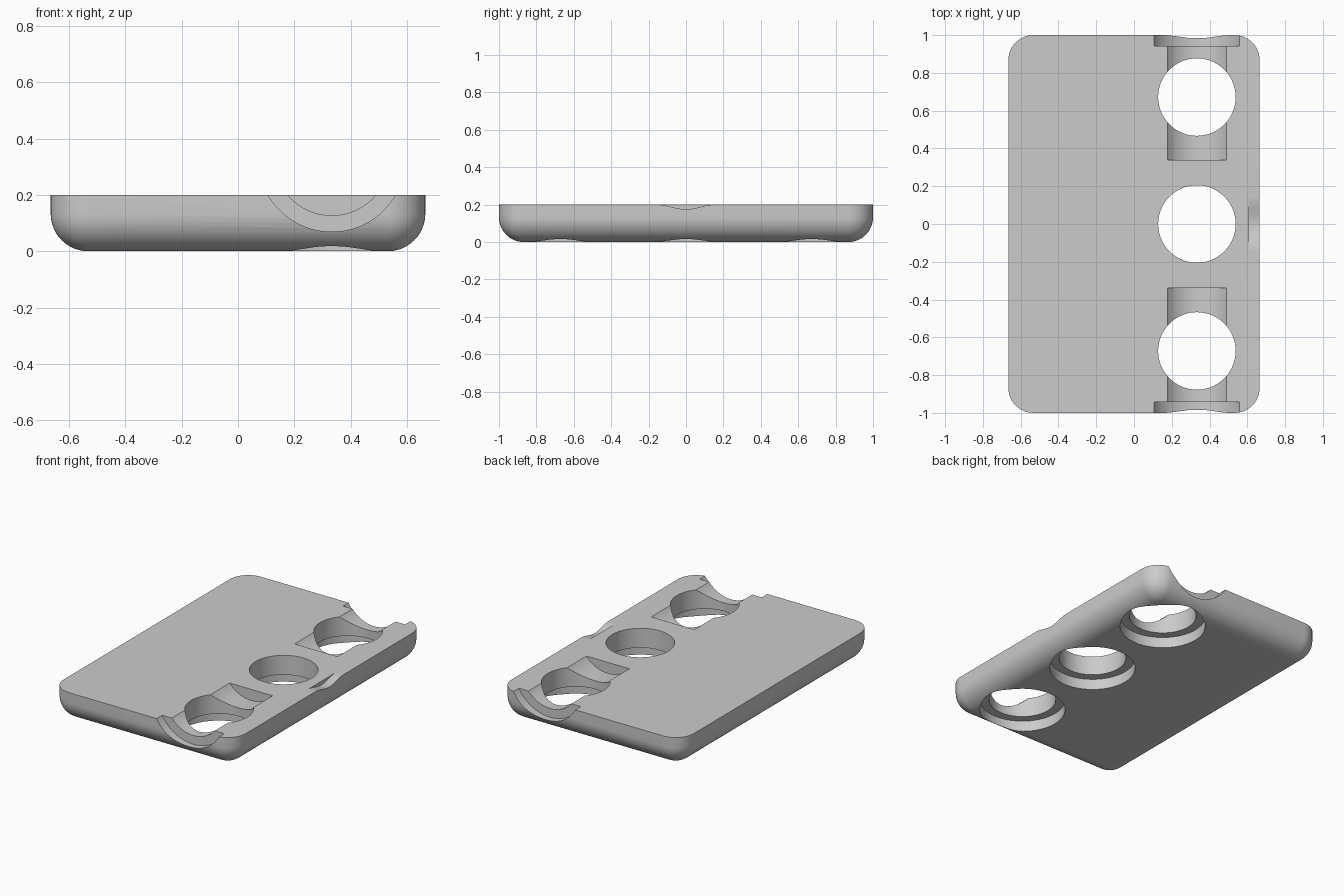
import bpy, bmesh, math
from mathutils import Matrix, Vector

old = bpy.data.objects.get("Cube")
if old:
    bpy.data.objects.remove(old, do_unlink=True)

HALF_X, HALF_Y, HEIGHT, FILLET = 0.665, 1.0, 0.2, 0.133
HOLE_X, HOLE_SPACING = 0.333, 0.672

grey = bpy.data.materials.new("light_grey")
grey.use_nodes = True
grey.diffuse_color = (0.6, 0.6, 0.6, 1)
grey.node_tree.nodes["Principled BSDF"].inputs["Base Color"].default_value = (0.6, 0.6, 0.6, 1)


def make_object(name, bm):
    bmesh.ops.recalc_face_normals(bm, faces=bm.faces)
    mesh = bpy.data.meshes.new(name)
    bm.to_mesh(mesh)
    bm.free()
    mesh.materials.append(grey)
    obj = bpy.data.objects.new(name, mesh)
    bpy.context.collection.objects.link(obj)
    return obj


def cylinder(name, radius, start, end):
    """Cylinder between two points."""
    a, b = Vector(start), Vector(end)
    turn = (b - a).to_track_quat("Z", "Y").to_matrix().to_4x4()
    bm = bmesh.new()
    bmesh.ops.create_cone(bm, cap_ends=True, segments=96, radius1=radius, radius2=radius,
                          depth=(b - a).length, matrix=Matrix.Translation((a + b) / 2) @ turn)
    return make_object(name, bm)


def rounded_ring(bm, inset, z, steps=12):
    """Rounded rectangle whose corner radius shrinks with the inset."""
    r = FILLET - inset
    ring = []
    for quarter, (sx, sy) in enumerate(((1, 1), (-1, 1), (-1, -1), (1, -1))):
        for i in range(steps + 1):
            a = (quarter + i / steps) * math.pi / 2
            ring.append(bm.verts.new((sx * (HALF_X - FILLET) + r * math.cos(a),
                                      sy * (HALF_Y - FILLET) + r * math.sin(a), z)))
    return ring


# Plate body with a rounded lower edge
bm = bmesh.new()
rings = []
for i in range(13):
    a = i / 12 * math.pi / 2
    rings.append(rounded_ring(bm, FILLET * (1 - math.sin(a)), FILLET * (1 - math.cos(a))))
rings.append(rounded_ring(bm, 0, HEIGHT))
for low, high in zip(rings, rings[1:]):
    n = len(low)
    for i in range(n):
        j = (i + 1) % n
        bm.faces.new((low[i], low[j], high[j], high[i]))
bm.faces.new(rings[0])
bm.faces.new(rings[-1])
bmesh.ops.remove_doubles(bm, verts=bm.verts, dist=0.0001)
body = make_object("plate_body", bm)

# Through holes with wider recesses underneath
cutters = []
for k in (-1, 0, 1):
    y = k * HOLE_SPACING
    cutters.append(cylinder("hole_cutter", 0.205, (HOLE_X, y, -0.5), (HOLE_X, y, 0.5)))
    cutters.append(cylinder("recess_cutter", 0.262, (HOLE_X, y, -0.3), (HOLE_X, y, 0.072)))

# Lying channels with a flange seat at each end
for s in (-1, 1):
    cutters.append(cylinder("channel_cutter", 0.205, (HOLE_X, s * 0.338, 0.332), (HOLE_X, s * 1.2, 0.332)))
    cutters.append(cylinder("flange_cutter", 0.261, (HOLE_X, s * 0.942, 0.33), (HOLE_X, s * 1.25, 0.33)))

# Shallow finger dip on the left edge
bm = bmesh.new()
profile = []
for i in range(25):
    y = -0.15 + 0.3 * i / 24
    dip = 0.025 * math.cos(math.pi * y / 0.3) ** 2
    profile.append(bm.verts.new((0.61, y, HEIGHT + 0.0002 - dip)))
profile += [bm.verts.new((0.61, y, 0.4)) for y in (0.15, -0.15)]
face = bm.faces.new(profile)
extruded = bmesh.ops.extrude_face_region(bm, geom=[face])
bmesh.ops.translate(bm, vec=(0.2, 0, 0),
                    verts=[v for v in extruded["geom"] if isinstance(v, bmesh.types.BMVert)])
cutters.append(make_object("dip_cutter", bm))

# Cut everything out of the body
bpy.ops.object.select_all(action="DESELECT")
bpy.context.view_layer.objects.active = body
body.select_set(True)
for cutter in cutters:
    cutter.hide_render = True
    mod = body.modifiers.new(cutter.name, "BOOLEAN")
    mod.operation, mod.solver, mod.object = "DIFFERENCE", "EXACT", cutter
    bpy.ops.object.modifier_apply(modifier=mod.name)
for cutter in cutters:
    bpy.data.objects.remove(cutter, do_unlink=True)
bpy.ops.object.shade_smooth_by_angle(angle=math.radians(25))
